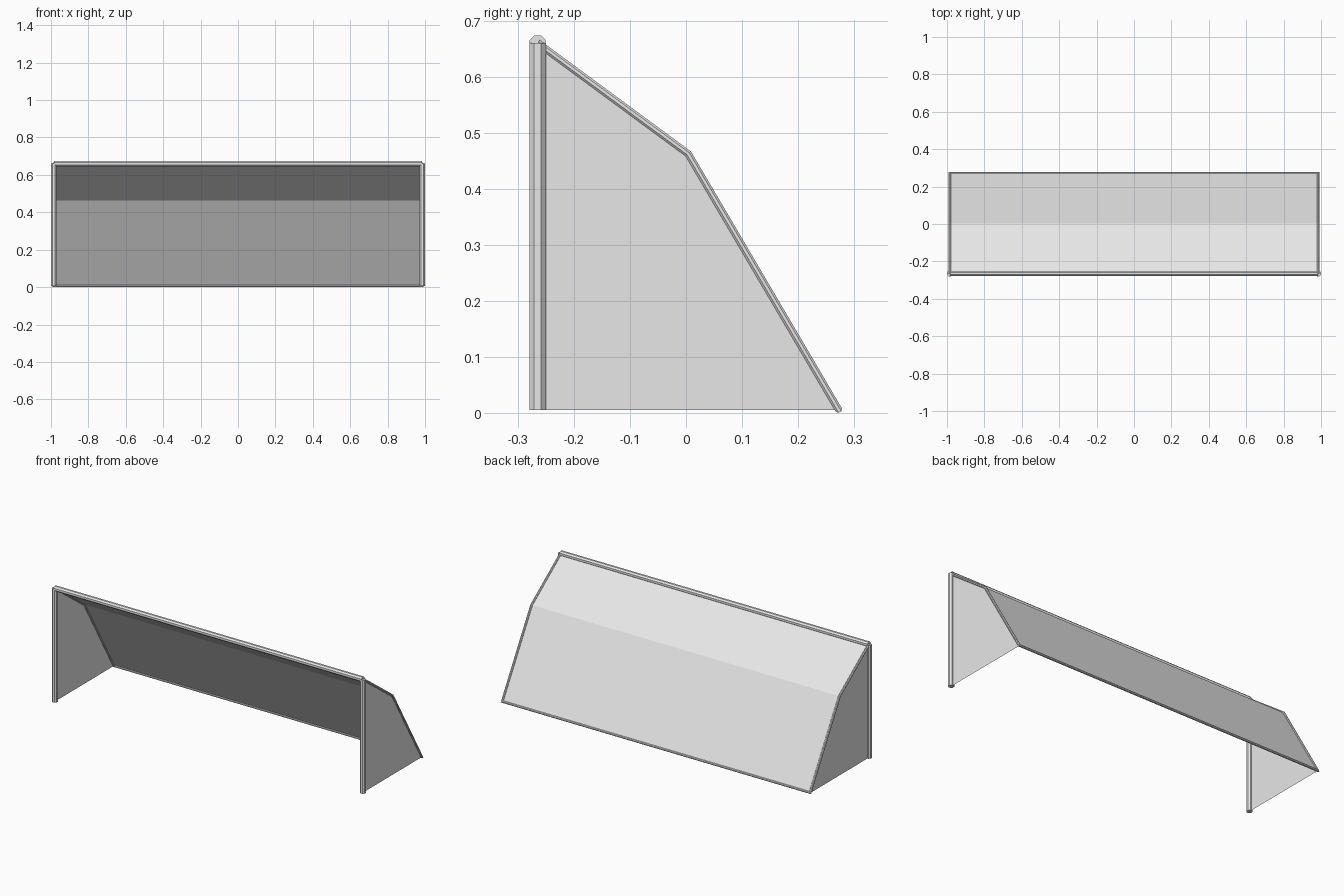
import bpy, bmesh, math
from mathutils import Vector

cube = bpy.data.objects.get("Cube")
if cube:
    bpy.data.objects.remove(cube, do_unlink=True)


def material(name, value):
    m = bpy.data.materials.new(name)
    m.use_nodes = True
    col = (value, value, value, 1)
    m.diffuse_color = col
    m.node_tree.nodes["Principled BSDF"].inputs["Base Color"].default_value = col
    return m


paint = material("light grey", 0.8)


def finish(bm, name):
    mesh = bpy.data.meshes.new(name)
    bm.to_mesh(mesh)
    bm.free()
    mesh.materials.append(paint)
    obj = bpy.data.objects.new(name, mesh)
    bpy.context.collection.objects.link(obj)
    return obj


def tube(name, points, radius, sides=8):
    """Capped octagonal tube with mitred corners."""
    pts = [Vector(p) for p in points]
    dirs = [(b - a).normalized() for a, b in zip(pts, pts[1:])]
    bm = bmesh.new()
    # First ring, flat sides squared to the axes
    d = dirs[0]
    u = d.cross(Vector((0, 1, 0)) if abs(d.x) > 0.9 else Vector((1, 0, 0))).normalized()
    v = d.cross(u)
    ring = []
    for i in range(sides):
        a = 2 * math.pi * (i + 0.5) / sides
        ring.append(pts[0] + radius * (u * math.cos(a) + v * math.sin(a)))
    prev = [bm.verts.new(c) for c in ring]
    bm.faces.new(prev)
    # Slide the ring along each stretch onto the next mitre plane
    for k, d in enumerate(dirs):
        end = pts[k + 1]
        n = (d + dirs[k + 1]).normalized() if k + 1 < len(dirs) else d
        cur = [bm.verts.new(p.co + d * ((end - p.co).dot(n) / d.dot(n))) for p in prev]
        for i in range(sides):
            j = (i + 1) % sides
            bm.faces.new((prev[i], prev[j], cur[j], cur[i]))
        prev = cur
    bm.faces.new(prev)
    bmesh.ops.recalc_face_normals(bm, faces=bm.faces)
    return finish(bm, name)


def sheet(name, polygons):
    bm = bmesh.new()
    for poly in polygons:
        bm.faces.new([bm.verts.new(p) for p in poly])
    bmesh.ops.remove_doubles(bm, verts=bm.verts, dist=0.0001)
    return finish(bm, name)


X = 0.985        # post centre line
FRONT = -0.265
TOP, BEND, FOOT = (FRONT, 0.661), (0.004, 0.463), (0.272, 0.007)

# Front frame
for side, s in (("left", 1), ("right", -1)):
    tube(side + "_post", [(s * X, FRONT, 0.005), (s * X, FRONT, 0.661)], 0.0162)
tube("crossbar", [(-X, FRONT, 0.66), (X, FRONT, 0.66)], 0.0155)

# Rear frame: down one side, along the ground and up the other
profile = (TOP, BEND, FOOT)
path = [(X, *p) for p in profile] + [(-X, *p) for p in reversed(profile)]
tube("rear_frame", path, 0.0068)

# Net panels
sheet("back_net", [[(-X, *a), (X, *a), (X, *b), (-X, *b)]
                   for a, b in ((BEND, TOP), (FOOT, BEND))])
outline = [(FRONT, 0.005), (FOOT[0], 0.005), BEND, TOP]
sheet("left_net", [[(X, *p) for p in outline]])
sheet("right_net", [[(-X, *p) for p in reversed(outline)]])
